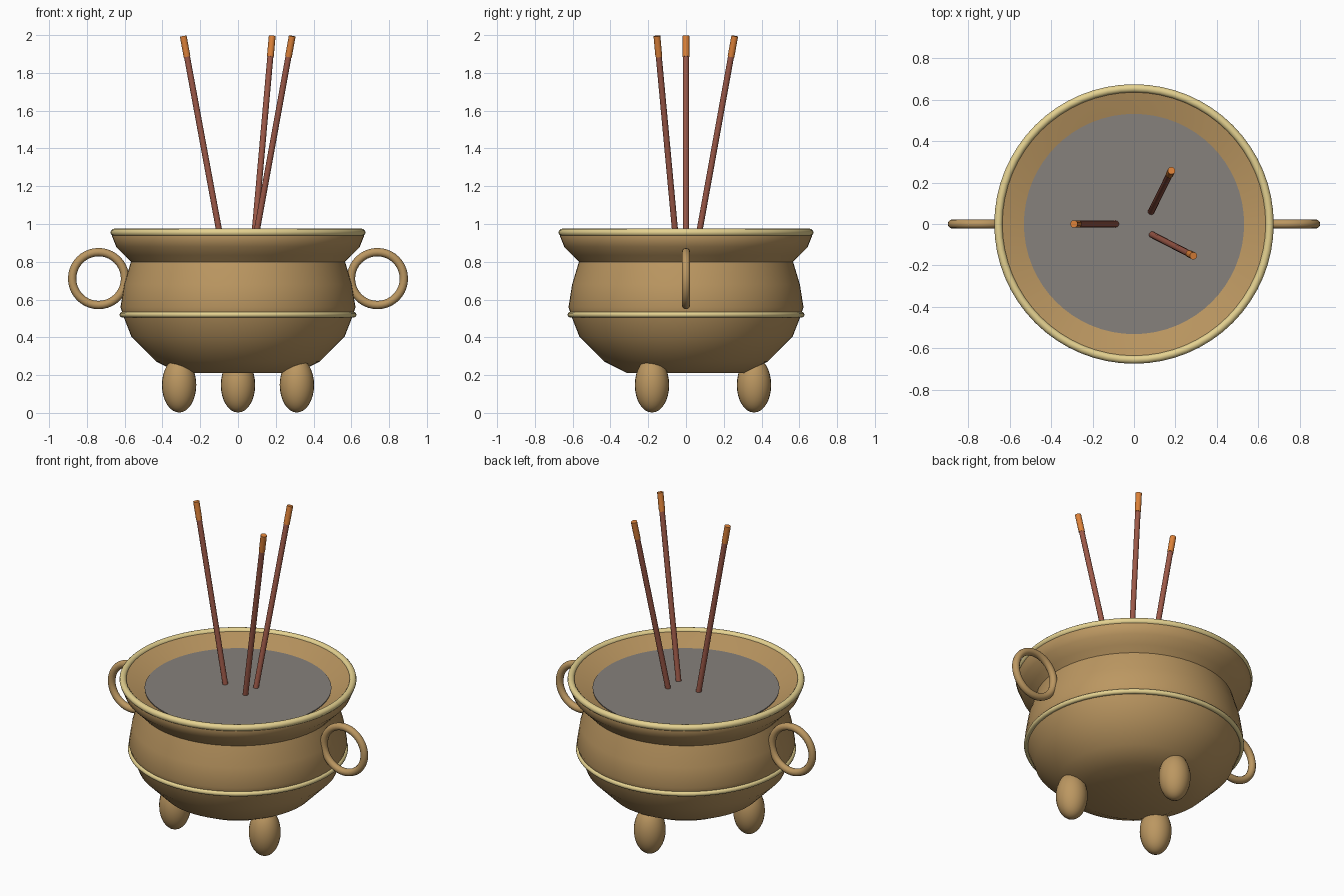
import bpy, math
from mathutils import Vector

if "Cube" in bpy.data.objects:
    bpy.data.objects.remove(bpy.data.objects["Cube"])


def material(name, rgb):
    m = bpy.data.materials.new(name)
    m.diffuse_color = (*rgb, 1)
    m.use_nodes = True
    m.node_tree.nodes["Principled BSDF"].inputs["Base Color"].default_value = m.diffuse_color
    return m


BRONZE = material("bronze", (0.50, 0.31, 0.12))
GOLD = material("gold", (0.78, 0.64, 0.28))
ASH = material("ash", (0.24, 0.22, 0.20))
STICK = material("stick", (0.34, 0.10, 0.065))
EMBER = material("ember", (0.72, 0.22, 0.04))


def finish(name, mat, angle=50):
    ob = bpy.context.object
    ob.name = name
    ob.data.materials.append(mat)
    bpy.ops.object.shade_smooth_by_angle(angle=math.radians(angle))
    return ob


def lathe(name, profile, mat, n=64, angle=50):
    verts, faces = [], []
    for r, z in profile:
        for i in range(n):
            a = 2 * math.pi * i / n
            verts.append((r * math.cos(a), r * math.sin(a), z))
    for k in range(len(profile) - 1):
        for i in range(n):
            j = (i + 1) % n
            faces.append((k * n + i, k * n + j, (k + 1) * n + j, (k + 1) * n + i))
    faces.append(tuple(reversed(range(n))))
    faces.append(tuple(range(len(verts) - n, len(verts))))
    me = bpy.data.meshes.new(name)
    me.from_pydata(verts, [], faces)
    ob = bpy.data.objects.new(name, me)
    bpy.context.collection.objects.link(ob)
    bpy.ops.object.select_all(action='DESELECT')
    ob.select_set(True)
    bpy.context.view_layer.objects.active = ob
    return finish(name, mat, angle)


def ring(name, major, minor, loc, mat, rot=(0, 0, 0), n=64):
    bpy.ops.mesh.primitive_torus_add(major_radius=major, minor_radius=minor,
                                     major_segments=n, minor_segments=12,
                                     location=loc, rotation=rot)
    return finish(name, mat, 180)


def rod(name, a, b, radius, mat):
    d = b - a
    bpy.ops.mesh.primitive_cylinder_add(vertices=12, radius=radius, depth=d.length,
                                        location=(a + b) / 2,
                                        rotation=d.to_track_quat('Z', 'Y').to_euler())
    return finish(name, mat)


# Bowl: outside wall, flared lip, then the inside down to the ash
lathe("bowl", [(0.31, 0.21), (0.435, 0.273), (0.565, 0.405), (0.61, 0.52),
               (0.622, 0.56), (0.603, 0.68), (0.567, 0.80), (0.60, 0.835), (0.645, 0.88),
               (0.667, 0.935), (0.66, 0.96), (0.638, 0.96), (0.53, 0.895)], BRONZE)
lathe("ash_bed", [(0.53, 0.89), (0.532, 0.902)], ASH)

# Gold rings
ring("rim_ring", 0.655, 0.02, (0, 0, 0.955), GOLD)
ring("belly_ring", 0.612, 0.015, (0, 0, 0.52), GOLD)

# Side handles
for side, s in (("left", -1), ("right", 1)):
    ring(side + "_handle", 0.14, 0.022, (s * 0.738, 0, 0.711), BRONZE,
         (math.pi / 2, 0, 0), 40)

# Three egg-shaped feet
for i, deg in enumerate((90, 210, 330)):
    a = math.radians(deg)
    bpy.ops.mesh.primitive_uv_sphere_add(segments=24, ring_count=16, radius=1,
                                         location=(0.36 * math.cos(a), 0.36 * math.sin(a), 0.148))
    bpy.context.object.scale = (0.091, 0.091, 0.146)
    finish(f"foot_{i + 1}", BRONZE, 180)

# Incense sticks with glowing tips
for i, (base, tip) in enumerate((((-0.088, 0), (-0.29, 0)),
                                 ((0.083, 0.06), (0.181, 0.258)),
                                 ((0.088, -0.052), (0.287, -0.154)))):
    a, b = Vector((*base, 0.90)), Vector((*tip, 1.995))
    joint = a.lerp(b, 0.9)
    rod(f"incense_stick_{i + 1}", a, joint, 0.016, STICK)
    rod(f"incense_tip_{i + 1}", joint, b, 0.018, EMBER)
